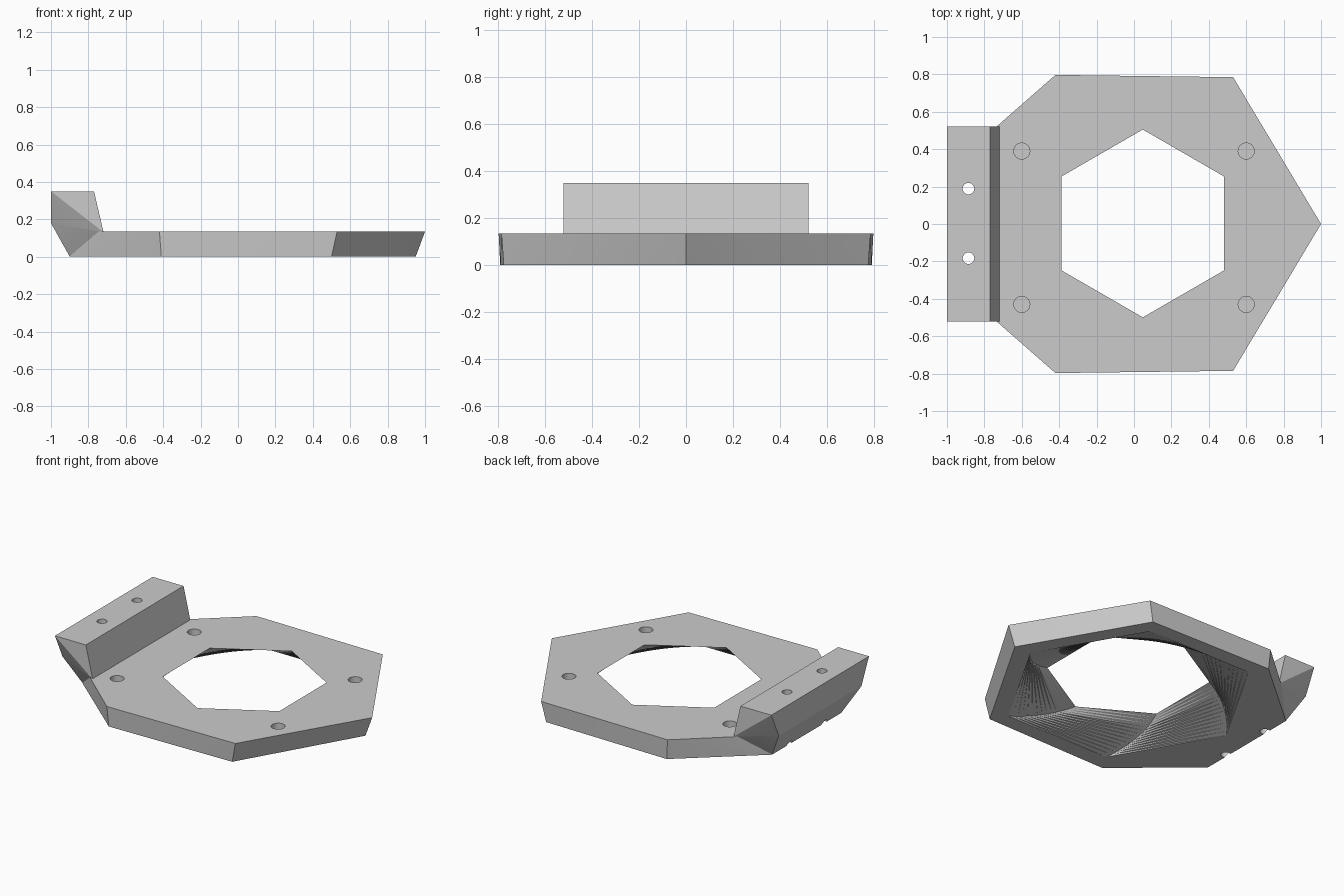
import bpy, bmesh, math

if "Cube" in bpy.data.objects:
    bpy.data.objects.remove(bpy.data.objects["Cube"], do_unlink=True)

T = 0.135  # plate thickness

grey = bpy.data.materials.new("plain grey")
grey.use_nodes = True
GREY = (0.6, 0.6, 0.6, 1)
grey.diffuse_color = GREY
grey.node_tree.nodes["Principled BSDF"].inputs["Base Color"].default_value = GREY


def make_object(name, bm):
    bmesh.ops.recalc_face_normals(bm, faces=bm.faces)
    mesh = bpy.data.meshes.new(name)
    bm.to_mesh(mesh)
    bm.free()
    mesh.materials.append(grey)
    obj = bpy.data.objects.new(name, mesh)
    bpy.context.collection.objects.link(obj)
    return obj


def mirrored_hull(name, points):
    """Convex solid from points given for the +y side only."""
    bm = bmesh.new()
    for x, y, z in points:
        for s in ((1, -1) if y else (1,)):
            bm.verts.new((x, s * y, z))
    bmesh.ops.convex_hull(bm, input=bm.verts)
    bmesh.ops.dissolve_limit(bm, angle_limit=0.002, verts=bm.verts, edges=bm.edges)
    return make_object(name, bm)


def loft(name, rings):
    """Closed solid through rings of equal length."""
    bm = bmesh.new()
    rows = [[bm.verts.new(p) for p in ring] for ring in rings]
    n = len(rows[0])
    for a, b in zip(rows, rows[1:]):
        for i in range(n):
            j = (i + 1) % n
            bm.faces.new((a[i], a[j], b[j]))
            bm.faces.new((a[i], b[j], b[i]))
    bm.faces.new(rows[0][::-1])
    bm.faces.new(rows[-1])
    return make_object(name, bm)


def ring(cx, cy, r, z, n, turn=0.0):
    return [(cx + r * math.cos(turn + math.tau * i / n),
             cy + r * math.sin(turn + math.tau * i / n), z) for i in range(n)]


def combine(target, other, operation):
    mod = target.modifiers.new(operation, "BOOLEAN")
    mod.operation = operation
    mod.solver = "EXACT"
    mod.object = other
    bpy.context.view_layer.objects.active = target
    bpy.ops.object.modifier_apply(modifier=mod.name)
    bpy.data.objects.remove(other, do_unlink=True)


# Seven-sided plate with flared rim
plate = mirrored_hull("mounting_plate", [
    (1, 0, T), (0.53, 0.785, T), (-0.42, 0.797, T), (-0.89, 0.385, T),
    (0.95, 0, 0), (0.5, 0.775, 0), (-0.41, 0.79, 0), (-0.9, 0.37, 0)])

# Raised block along the edge, tapering down to the plate's base
block = mirrored_hull("raised_block", [
    (-1, 0.52, 0.35), (-0.77, 0.52, 0.35), (-0.719, 0.52, T - 0.004),
    (-1, 0.44, 0.18), (-0.9, 0.369, 0.001)])
combine(plate, block, "UNION")

# Twisted hexagonal opening, wider underneath
STEPS = 14
levels = [-1 / STEPS + i / STEPS for i in range(STEPS + 3)]
opening = loft("opening_cutter", [
    ring(0.047, 0.003, 0.78 - 0.278 * t, t * T, 6, -math.radians(30) * t)
    for t in levels])
combine(plate, opening, "DIFFERENCE")

# Blind holes in the plate
for x in (-0.6, 0.6):
    for y in (-0.43, 0.39):
        hole = loft("blind_hole_cutter",
                    [ring(x, y, 0.043, z, 32) for z in (0.05, 0.2)])
        combine(plate, hole, "DIFFERENCE")

# Through holes in the block
for y in (-0.183, 0.189):
    hole = loft("through_hole_cutter",
                [ring(-0.885, y, 0.031, z, 32) for z in (-0.1, 0.5)])
    combine(plate, hole, "DIFFERENCE")

# Crisp facets, smooth bores and twisted walls
bpy.ops.object.select_all(action="DESELECT")
plate.select_set(True)
bpy.context.view_layer.objects.active = plate
bpy.ops.object.shade_smooth_by_angle(angle=math.radians(15))
